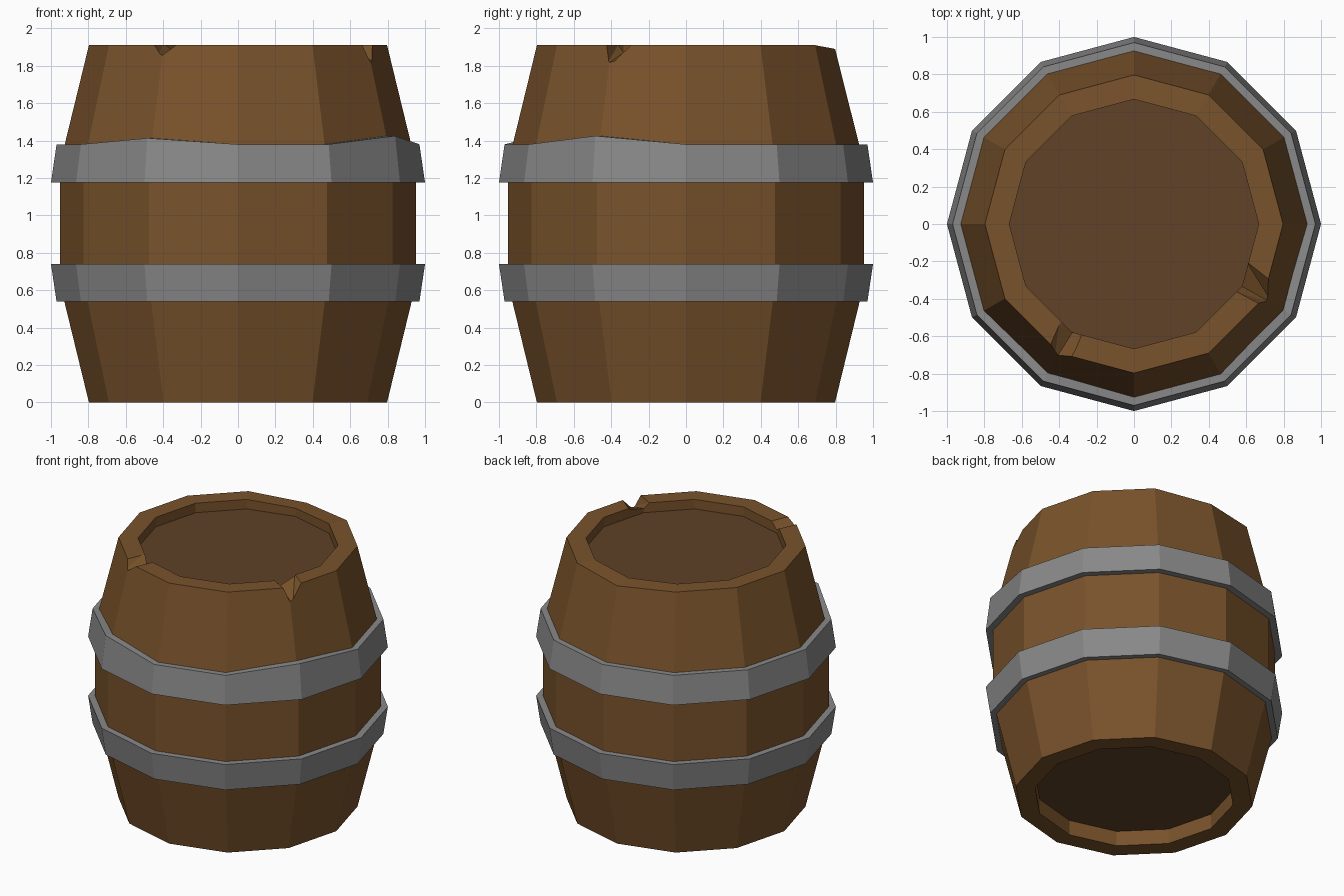
import bpy, bmesh
from math import cos, sin, radians
from mathutils import Vector

if "Cube" in bpy.data.objects:
    bpy.data.objects.remove(bpy.data.objects["Cube"])

SIDES = 12


def material(name, rgb):
    m = bpy.data.materials.new(name)
    m.diffuse_color = (*rgb, 1)
    m.use_nodes = True
    m.node_tree.nodes["Principled BSDF"].inputs["Base Color"].default_value = m.diffuse_color
    return m


wood = material("wood", (0.19, 0.085, 0.024))
lid_wood = material("lid_wood", (0.115, 0.054, 0.02))
iron = material("iron", (0.25, 0.25, 0.25))


def finish(name, bm, mats=()):
    bmesh.ops.recalc_face_normals(bm, faces=bm.faces)
    me = bpy.data.meshes.new(name)
    bm.to_mesh(me)
    bm.free()
    for m in mats:
        me.materials.append(m)
    ob = bpy.data.objects.new(name, me)
    bpy.context.collection.objects.link(ob)
    return ob


def lathe(name, profile, mats, closed, offsets=None):
    """Sweep (radius, z) points round 12 sides; offsets lifts (ring, side) vertices."""
    bm = bmesh.new()
    rings = []
    for j, (r, z) in enumerate(profile):
        ring = []
        for i in range(SIDES):
            a = radians(30 * i)
            dz = (offsets or {}).get((j, i), 0)
            ring.append(bm.verts.new((r * cos(a), r * sin(a), z + dz)))
        rings.append(ring)
    pairs = list(zip(rings, rings[1:]))
    if closed:
        pairs.append((rings[-1], rings[0]))
    for a, b in pairs:
        for i in range(SIDES):
            k = (i + 1) % SIDES
            bm.faces.new((a[i], a[k], b[k], b[i]))
    if not closed:  # recessed lids
        for ring in (rings[0], rings[-1]):
            bm.faces.new(ring).material_index = 1
    return finish(name, bm, mats)


# Staved body with recessed ends; one rim corner sits slightly low
body = lathe("barrel_body", [
    (0.667, 0.11), (0.667, 0), (0.797, 0), (0.953, 0.64),
    (0.953, 1.27), (0.797, 1.91), (0.667, 1.91), (0.667, 1.84)],
    (wood, lid_wood), False, {(5, 3): -0.02, (6, 3): -0.01})

# Iron hoops, the upper one bent up at two corners
lathe("lower_hoop", [(0.97, 0.54), (1.0, 0.74), (0.945, 0.74), (0.92, 0.54)],
      (iron,), True)
lathe("upper_hoop", [(1.0, 1.175), (0.97, 1.38), (0.92, 1.38), (0.945, 1.175)],
      (iron,), True,
      {(1, 11): 0.045, (2, 11): 0.045, (1, 8): 0.033, (2, 8): 0.033})


def notch(name, outer, inner):
    """Wedge cutter; each triangle is (tip, left top, right top)."""
    bm = bmesh.new()
    out, inn = [[Vector(p) for p in t] for t in (outer, inner)]
    for near, far in ((out, inn), (inn, out)):
        tri = [p + (p - q) * 0.3 for p, q in zip(near, far)]
        for p in (tri[0], tri[0].lerp(tri[1], 1.6), tri[0].lerp(tri[2], 1.6)):
            bm.verts.new(p)
    bmesh.ops.convex_hull(bm, input=bm.verts)
    cutter = finish(name, bm, (wood,))
    cutter.hide_render = True
    cutter.hide_set(True)
    mod = body.modifiers.new(name, "BOOLEAN")
    mod.operation = "DIFFERENCE"
    mod.solver = "EXACT"
    mod.object = cutter


# Chips in the top rim
notch("right_chip_cutter",
      ((0.705, -0.405, 1.82), (0.68, -0.43, 1.91), (0.715, -0.30, 1.91)),
      ((0.58, -0.335, 1.87), (0.565, -0.36, 1.91), (0.60, -0.24, 1.91)))
notch("front_chip_cutter",
      ((-0.405, -0.70, 1.855), (-0.45, -0.66, 1.91), (-0.335, -0.71, 1.91)),
      ((-0.33, -0.58, 1.865), (-0.38, -0.53, 1.91), (-0.28, -0.59, 1.91)))
